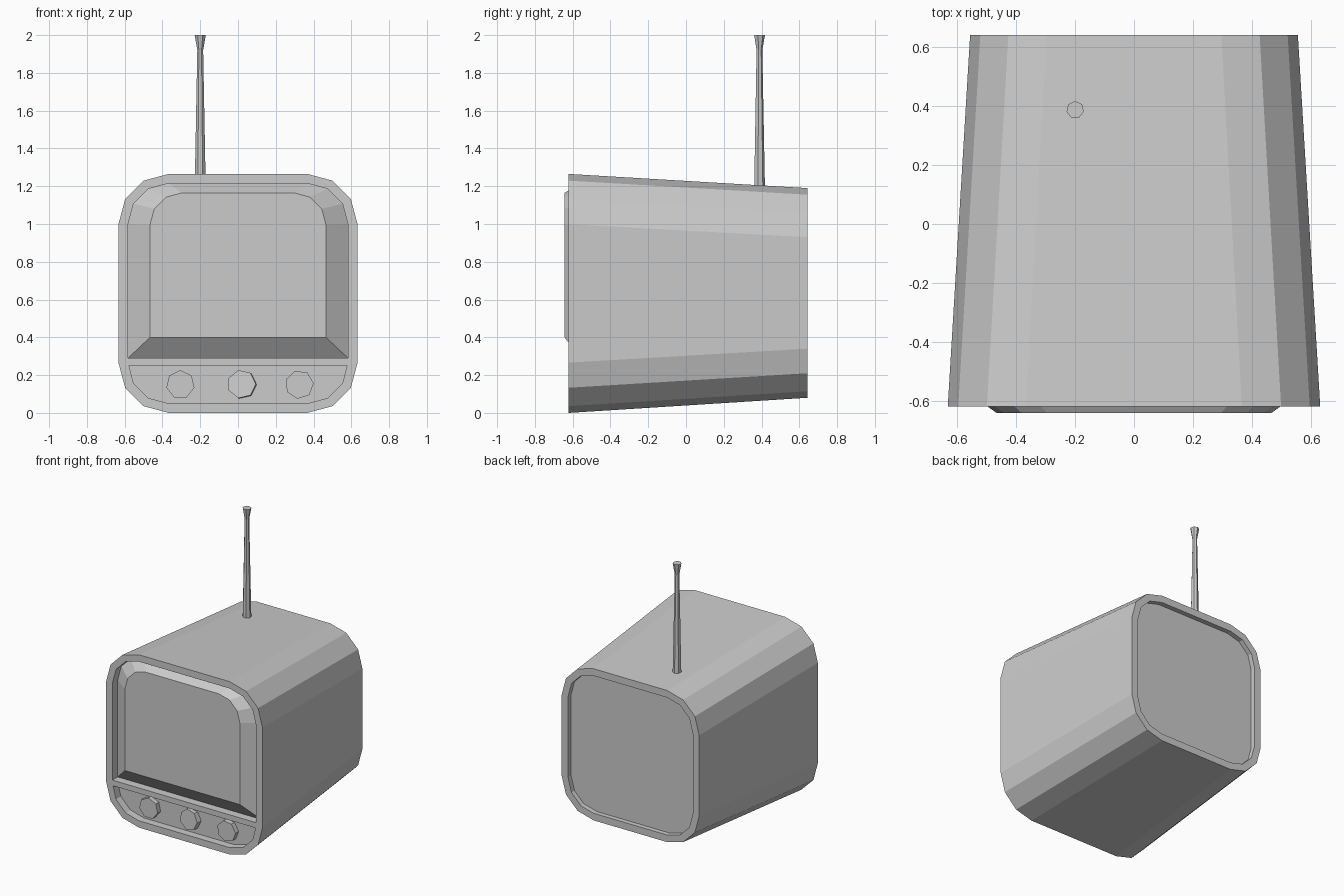
import bpy, bmesh
from math import cos, sin, radians, tau
from mathutils import Vector, Matrix

if "Cube" in bpy.data.objects:
    bpy.data.objects.remove(bpy.data.objects["Cube"])


def arc(x, z, r, start, end, steps=3):
    angles = [radians(start + (end - start) * i / steps) for i in range(steps + 1)]
    return [(x + r * cos(a), z + r * sin(a)) for a in angles]


def mirrored(right):
    return right + [(-x, z) for x, z in reversed(right)]


def at_y(outline, y):
    return [Vector((x, y, z)) for x, z in outline]


def ngon(r, z, sides=7, turn=90):
    return [Vector((r * cos(radians(turn) + tau * i / sides),
                    r * sin(radians(turn) + tau * i / sides), z)) for i in range(sides)]


def loft(bm, loops, cap_first=False, cap_last=False):
    rings = [[bm.verts.new(p) for p in loop] for loop in loops]
    for a, b in zip(rings, rings[1:]):
        n = len(a)
        for i in range(n):
            bm.faces.new((a[i], a[(i + 1) % n], b[(i + 1) % n], b[i]))
    if cap_first:
        bm.faces.new(rings[0])
    if cap_last:
        bm.faces.new(rings[-1])
    return rings


def finish(name, bm, matrix=Matrix()):
    bmesh.ops.recalc_face_normals(bm, faces=bm.faces[:])
    mesh = bpy.data.meshes.new(name)
    bm.to_mesh(mesh)
    bm.free()
    obj = bpy.data.objects.new(name, mesh)
    obj.matrix_world = matrix
    bpy.context.collection.objects.link(obj)
    return obj


def solid(name, loops, matrix=Matrix(), cap_first=True):
    bm = bmesh.new()
    loft(bm, loops, cap_first, True)
    return finish(name, bm, matrix)


FRONT, BACK = -0.621, 0.643
SCREEN_FLOOR, PANEL_FLOOR = -0.56, -0.565

# Outlines in the front plane
front_rim = mirrored(arc(.367, .999, .266, 90, 0) + arc(.367, .266, .266, 0, -90))
back_rim = mirrored(arc(.297, .93, .26, 90, 0) + arc(.297, .34, .26, 0, -90))
back_inner = mirrored(arc(.297, .93, .208, 90, 0) + arc(.297, .34, .208, 0, -90))
opening = mirrored(arc(.367, 1.0, .215, 90, 0) + [(.582, .29)])
glass = mirrored(arc(.296, .995, .17, 90, 0) + [(.466, .40)])
panel = mirrored([(.577, .25)] + arc(.367, .265, .215, -30, -90, 2))

# Tapered casing with recessed back, screen opening and control panel
bm = bmesh.new()
shell = loft(bm, [at_y(back_inner, BACK - .035), at_y(back_inner, BACK),
                  at_y(back_rim, BACK), at_y(front_rim, FRONT)], cap_first=True)
hole = loft(bm, [at_y(opening, FRONT), at_y(opening, SCREEN_FLOOR)])
tray = loft(bm, [at_y(panel, FRONT), at_y(panel, PANEL_FLOOR)], cap_last=True)
edges = [bm.edges.get((ring[i - 1], ring[i]))
         for ring in (shell[-1], hole[0], tray[0]) for i in range(len(ring))]
bmesh.ops.triangle_fill(bm, edges=edges, use_beauty=True, normal=(0, -1, 0))
finish("casing", bm)

# Raised bevelled screen, open where it meets the casing
solid("screen", [at_y(opening, SCREEN_FLOOR), at_y(glass, -.643)], cap_first=False)

# Seven-sided control knobs, the middle one slightly tilted
for name, x, turn, tilt in (("left_knob", -.305, 90, 0),
                            ("middle_knob", .023, 0, 6),
                            ("right_knob", .325, 5, 0)):
    matrix = (Matrix.Translation((x, PANEL_FLOOR + .005, .15))
              @ Matrix.Rotation(radians(-tilt), 4, 'Z')
              @ Matrix.Rotation(radians(90 - tilt * .6), 4, 'X'))
    solid(name, [ngon(.076, 0, turn=turn), ngon(.076, .04, turn=turn)], matrix)

# Antenna with flared tip
solid("antenna", [ngon(.03, 1.19), ngon(.016, 1.92), ngon(.03, 2.0)],
      Matrix.Translation((-.2, .388, 0)))
